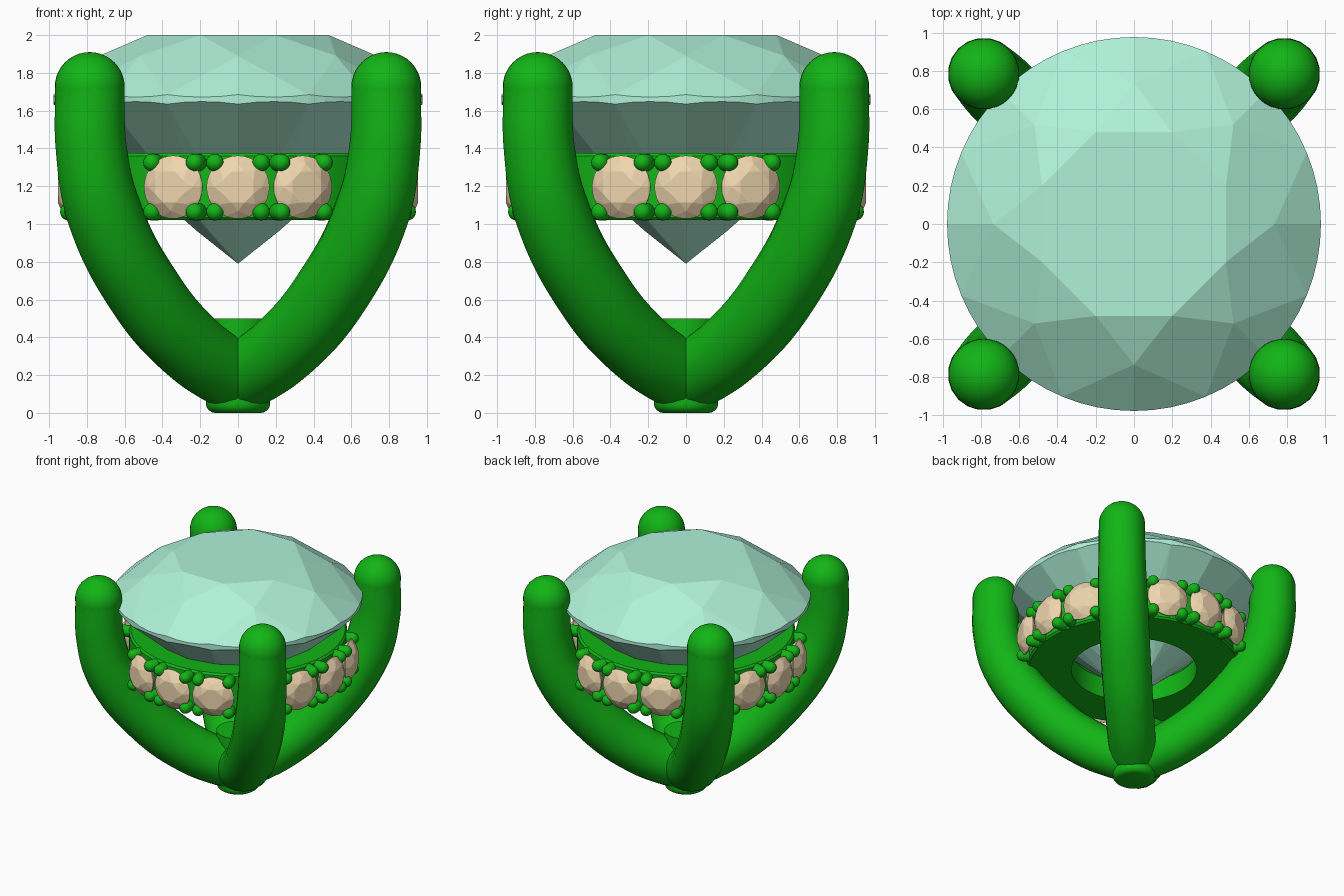
import bpy, bmesh
from math import sin, cos, radians, pi
from mathutils import Matrix, Vector

if "Cube" in bpy.data.objects:
    bpy.data.objects.remove(bpy.data.objects["Cube"])


def material(name, rgb):
    m = bpy.data.materials.new(name)
    m.diffuse_color = (*rgb, 1)
    m.use_nodes = True
    m.node_tree.nodes["Principled BSDF"].inputs["Base Color"].default_value = m.diffuse_color
    return m


METAL = material("green_metal", (0.006, 0.46, 0.008))
MINT = material("mint_gem", (0.43, 0.88, 0.69))
CREAM = material("cream_gem", (0.87, 0.68, 0.43))


def finish(name, bm, mat, smooth=None):
    bmesh.ops.recalc_face_normals(bm, faces=bm.faces)
    me = bpy.data.meshes.new(name)
    bm.to_mesh(me)
    bm.free()
    ob = bpy.data.objects.new(name, me)
    bpy.context.collection.objects.link(ob)
    me.materials.append(mat)
    if smooth:
        bpy.ops.object.select_all(action='DESELECT')
        ob.select_set(True)
        bpy.context.view_layer.objects.active = ob
        bpy.ops.object.shade_smooth_by_angle(angle=radians(smooth))
    return ob


# Round brilliant cut: table, stars, kites, halves, girdle and pavilion
def add_brilliant(bm, mat=Matrix(), seg=4):
    def ring(n, r, z, off=0):
        return [bm.verts.new(mat @ Vector((r * cos(2 * pi * i / n + off),
                                           r * sin(2 * pi * i / n + off), z))) for i in range(n)]
    table = ring(8, 0.52, 2.0, pi / 8)
    star = ring(8, 0.735, 1.89)
    low = ring(8, 0.22, 0.965)
    culet = bm.verts.new(mat @ Vector((0, 0, 0.79)))
    n = 16 * seg
    top, bot = [], []
    for i in range(n):
        a, t = 2 * pi * i / n, (i % seg) / seg
        bulge = 4 * t * (1 - t)
        x, y = 0.977 * cos(a), 0.977 * sin(a)
        top.append(bm.verts.new(mat @ Vector((x, y, 1.685 - 0.013 * bulge))))
        bot.append(bm.verts.new(mat @ Vector((x, y, 1.635 + 0.013 * bulge))))
    face = bm.faces.new
    face(table)
    for i in range(8):
        j = (i + 1) % 8
        g, h = 2 * i * seg, (2 * i + 1) * seg          # star angle, kite angle
        face((table[i - 1], star[i], table[i]))
        face((table[i], star[i], top[h], star[j]))
        face((culet, low[j], bot[h], low[i]))
        first = list(range(g, h + 1))
        second = [k % n for k in range(h, h + seg + 1)]
        for arc, c in ((first, i), (second, j)):
            face([star[c]] + [top[k] for k in arc])
            face([low[c]] + [bot[k] for k in arc])
    for i in range(n):
        j = (i + 1) % n
        face((top[i], bot[i], bot[j], top[j]))


# Centre gem
bm = bmesh.new()
add_brilliant(bm)
finish("centre_gem", bm, MINT)

# Small stones and their claws: three per side, facing outwards
ANGLES = [radians(90 * q + d) for q in range(4) for d in (-22.5, 0, 22.5)]
stones, claws = bmesh.new(), bmesh.new()
for a in ANGLES:
    frame = Matrix.Rotation(a, 4, 'Z') @ Matrix.Translation((0.895, 0, 1.195))
    add_brilliant(stones, frame @ Matrix.Rotation(pi / 2, 4, 'Y')
                  @ Matrix.Scale(0.171, 4) @ Matrix.Translation((0, 0, -1.66)), 2)
    for sy in (-1, 1):
        for sz in (-1, 1):
            m = (frame @ Matrix.Translation((0, sy * 0.122, sz * 0.13))
                 @ Matrix.Rotation(pi / 2, 4, 'Y'))
            new = bmesh.ops.create_uvsphere(claws, u_segments=16, v_segments=10, radius=0.047)["verts"]
            for v in new:                              # stretch sphere into a capsule
                v.co.z += 0.0 if v.co.z > -0.001 else -0.1
                v.co = m @ v.co
finish("side_stones", stones, CREAM)
finish("stone_claws", claws, METAL, 60)

# Gallery ring carrying the small stones
bm = bmesh.new()
profile = [(0.5, 1.02), (0.84, 1.02), (0.855, 1.035), (0.855, 1.36), (0.84, 1.375), (0.64, 1.375), (0.5, 1.2)]
N = 96
rings = [[bm.verts.new((r * cos(2 * pi * i / N), r * sin(2 * pi * i / N), z)) for r, z in profile]
         for i in range(N)]
for i in range(N):
    p, q = rings[i], rings[(i + 1) % N]
    for k in range(len(profile)):
        l = (k + 1) % len(profile)
        bm.faces.new((p[k], q[k], q[l], p[l]))
finish("gallery_ring", bm, METAL, 35)

# Four curved prongs meeting at the foot: (diagonal x = y, z, radius)
PATH = [(0.0, 0.19, 0.185), (0.09, 0.235, 0.19), (0.26, 0.36, 0.195), (0.485, 0.625, 0.2), (0.71, 1.065, 0.2),
        (0.777, 1.4, 0.19), (0.785, 1.725, 0.185)]
for name, sx, sy in (("front_left_prong", -1, -1), ("front_right_prong", 1, -1),
                     ("back_left_prong", -1, 1), ("back_right_prong", 1, 1)):
    cu = bpy.data.curves.new(name, 'CURVE')
    cu.dimensions = '3D'
    cu.bevel_depth = 1
    cu.bevel_resolution = 8
    cu.resolution_u = 10
    sp = cu.splines.new('BEZIER')
    sp.bezier_points.add(len(PATH) - 1)
    for bp, (x, z, r) in zip(sp.bezier_points, PATH):
        bp.co = (sx * x, sy * x, z)
        bp.radius = r
        bp.handle_left_type = bp.handle_right_type = 'AUTO'
    cu.materials.append(METAL)
    bpy.context.collection.objects.link(bpy.data.objects.new(name, cu))
    # rounded tip
    bm = bmesh.new()
    bmesh.ops.create_uvsphere(bm, u_segments=32, v_segments=20, radius=0.185,
                              matrix=Matrix.Translation((sx * 0.785, sy * 0.785, 1.725)))
    finish(name + "_tip", bm, METAL, 60)

# Foot post where the prongs join
bm = bmesh.new()
bmesh.ops.create_cone(bm, cap_ends=True, segments=48, radius1=0.17, radius2=0.17, depth=0.5,
                      matrix=Matrix.Translation((0, 0, 0.25)))
rim = [e for e in bm.edges if abs(e.verts[0].co.z - e.verts[1].co.z) < 0.01 and e.verts[0].co.z < 0.1]
bmesh.ops.bevel(bm, geom=rim, offset=0.05, segments=4, profile=0.5, affect='EDGES')
finish("foot_post", bm, METAL, 40)
